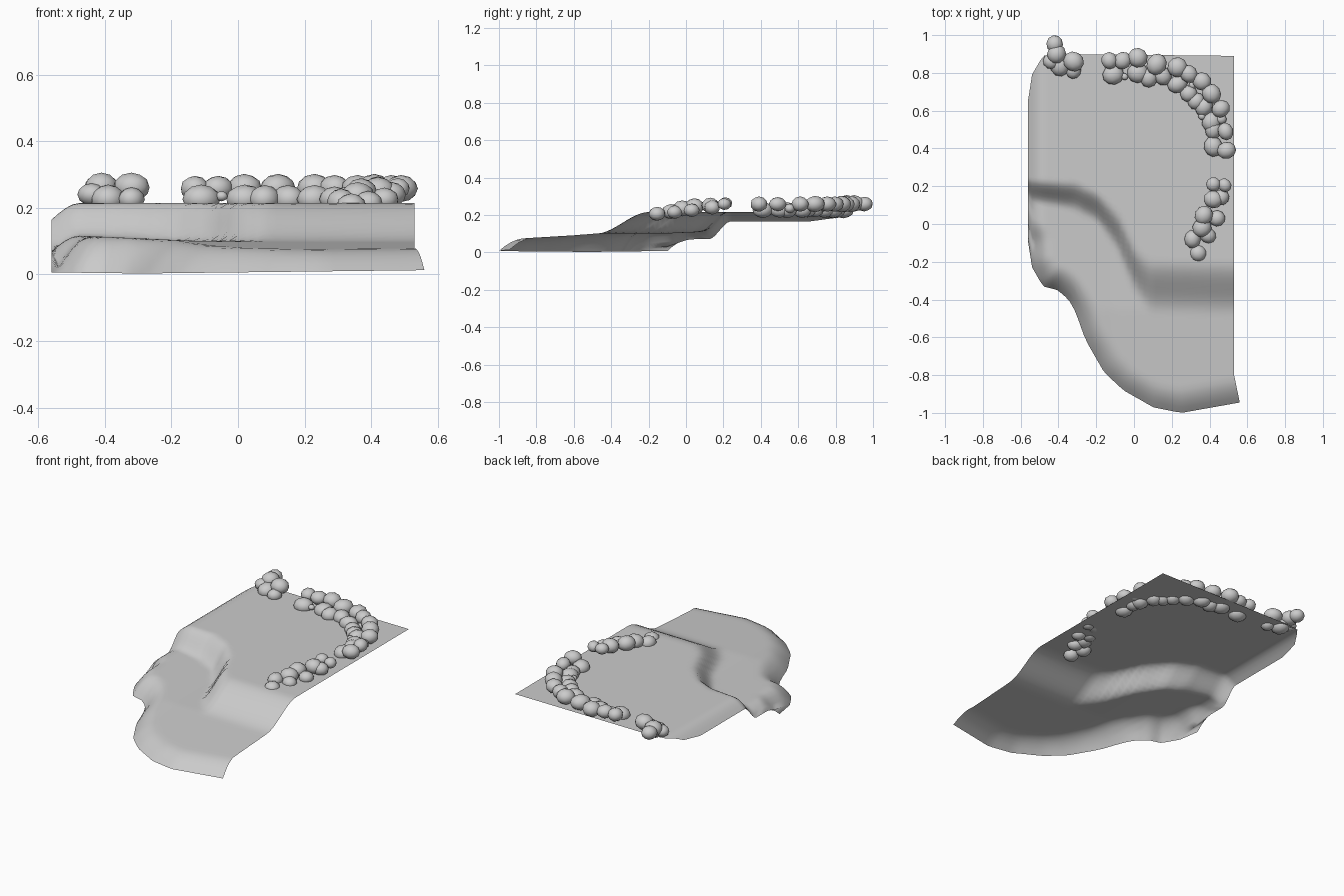
import bpy, bmesh, math, random
from mathutils import Vector, Matrix

if "Cube" in bpy.data.objects:
    bpy.data.objects.remove(bpy.data.objects["Cube"])

random.seed(4)

# Outline and slope guides, seen from above: (x, y)
FRONT = [(-.56, -.10), (-.55, -.21), (-.48, -.33), (-.40, -.35), (-.34, -.40), (-.30, -.47),
         (-.25, -.61), (-.15, -.78), (-.05, -.88), (.10, -.97), (.25, -1.0), (.56, -.945)]
BACK = [(-.56, .66), (-.54, .79), (-.48, .89), (-.40, .9), (.56, .89)]
BANK_TOP = [(-.56, .24), (-.30, .22), (-.18, .17), (-.07, .06), (.02, -.12), (.10, -.19), (.56, -.20)]
BANK_WIDTH = [(-.56, .12), (-.2, .16), (.1, .28), (.56, .28)]
GROUND = [(-.56, .12), (-.1, .10), (.2, .10), (.56, .10)]


def lerp(pts, x):
    """Value of a polyline at x"""
    for (x0, y0), (x1, y1) in zip(pts, pts[1:]):
        if x <= x1:
            return y0 + (y1 - y0) * max(0, x - x0) / (x1 - x0)
    return pts[-1][1]


def smooth(t):
    t = min(1, max(0, t))
    return t * t * (3 - 2 * t)


def rim_distance(p):
    """Distance from p to the front outline"""
    best = 9
    for a, b in zip(FRONT, FRONT[1:]):
        a, b = Vector(a), Vector(b)
        d = b - a
        t = min(1, max(0, (p - a).dot(d) / d.dot(d)))
        best = min(best, (p - a - d * t).length)
    return best


def height(x, y):
    bank = smooth((lerp(BANK_TOP, x) - y) / lerp(BANK_WIDTH, x))
    ground = lerp(GROUND, x) + .03 * min(0, y + .45) / .5
    z = .215 + (ground - .215) * bank
    z -= .05 * (1 - math.sin(min(1, (x + .56) / .09) * math.pi / 2))    # left shoulder
    d = min(1, rim_distance(Vector((x, y))) / .13)
    low = .003 + .03 * max(0, abs(x + .28) - .02) * .4
    return low + (z - low) * (d * (2 - d))


# Terrain sheet
bm = bmesh.new()
NX, NY = 40, 64
grid = []
for i in range(NX + 1):
    u = i / NX
    x = -.56 + 1.12 * (.75 * u + .25 * u * u)
    f, b = lerp(FRONT, x), lerp(BACK, x)
    col = []
    for j in range(NY + 1):
        y = f + (b - f) * j / NY
        z = height(x, y)
        # right edge is straight and flares out at the front corner
        limit = .53 + .03 * min(1, max(0, (-.8 - y) / .145))
        xs = -.56 + (x + .56) * (limit + .56) / 1.12
        col.append(bm.verts.new((xs, y, z)))
    grid.append(col)
for i in range(NX):
    for j in range(NY):
        bm.faces.new((grid[i][j], grid[i + 1][j], grid[i + 1][j + 1], grid[i][j + 1]))
mesh = bpy.data.meshes.new("terrain")
bm.to_mesh(mesh)
bm.free()
mesh.shade_smooth()
bpy.context.collection.objects.link(bpy.data.objects.new("terrain", mesh))


def rocks(name, stones):
    """One object of low-poly boulders: (x, y, z, radius)"""
    bm = bmesh.new()
    for x, y, z, r in stones:
        m = (Matrix.Translation((x, y, z))
             @ Matrix.Rotation(random.uniform(0, 6.28), 4, 'Z')
             @ Matrix.Diagonal((r * random.uniform(1, 1.1), r * random.uniform(.92, 1.02), min(r * .85, .044), 1)))
        bmesh.ops.create_icosphere(bm, subdivisions=2, radius=1, matrix=m)
    mesh = bpy.data.meshes.new(name)
    bm.to_mesh(mesh)
    bm.free()
    mesh.shade_smooth()
    bpy.context.collection.objects.link(bpy.data.objects.new(name, mesh))


LOW, HIGH = .226, .258

# Small rock pile at the back left
rocks("corner_rocks", [(-.42, .953, HIGH, .046), (-.41, .90, .262, .052), (-.32, .86, .262, .052),
                       (-.39, .84, LOW, .056), (-.32, .81, LOW, .042), (-.44, .86, .24, .04)])

# Curved rock wall: outer upper row and inner lower row
upper = [(-.13, .865, .045), (-.06, .865, .045), (.02, .88, .053), (.12, .845, .056), (.23, .83, .053),
         (.29, .795, .048), (.36, .755, .048), (.41, .69, .052), (.46, .61, .048), (.485, .49, .044), (.49, .39, .048)]
lower = [(-.11, .79, .055), (.02, .80, .056), (.08, .775, .05), (.15, .785, .05), (.23, .74, .05), (.29, .69, .045),
         (.33, .65, .046), (.37, .62, .05), (.41, .54, .05), (.42, .50, .048), (.42, .41, .05)]
pebbles = [(-.05, .78, .018), (.31, .735, .02), (.36, .57, .02), (.46, .555, .03)]
rocks("rock_wall", [(x, y, HIGH, r) for x, y, r in upper] + [(x, y, LOW, r) for x, y, r in lower]
      + [(x, y, .235, r) for x, y, r in pebbles])

# Rock row running down the slope on the right
rocks("slope_rocks", [(.42, .21, .262, .038), (.48, .205, .258, .037), (.42, .13, .25, .05), (.46, .14, .24, .045),
                      (.37, .045, .245, .052), (.44, .03, .225, .042), (.36, -.02, .235, .05),
                      (.39, -.06, .215, .042), (.31, -.08, .218, .047), (.34, -.155, .206, .044)])
